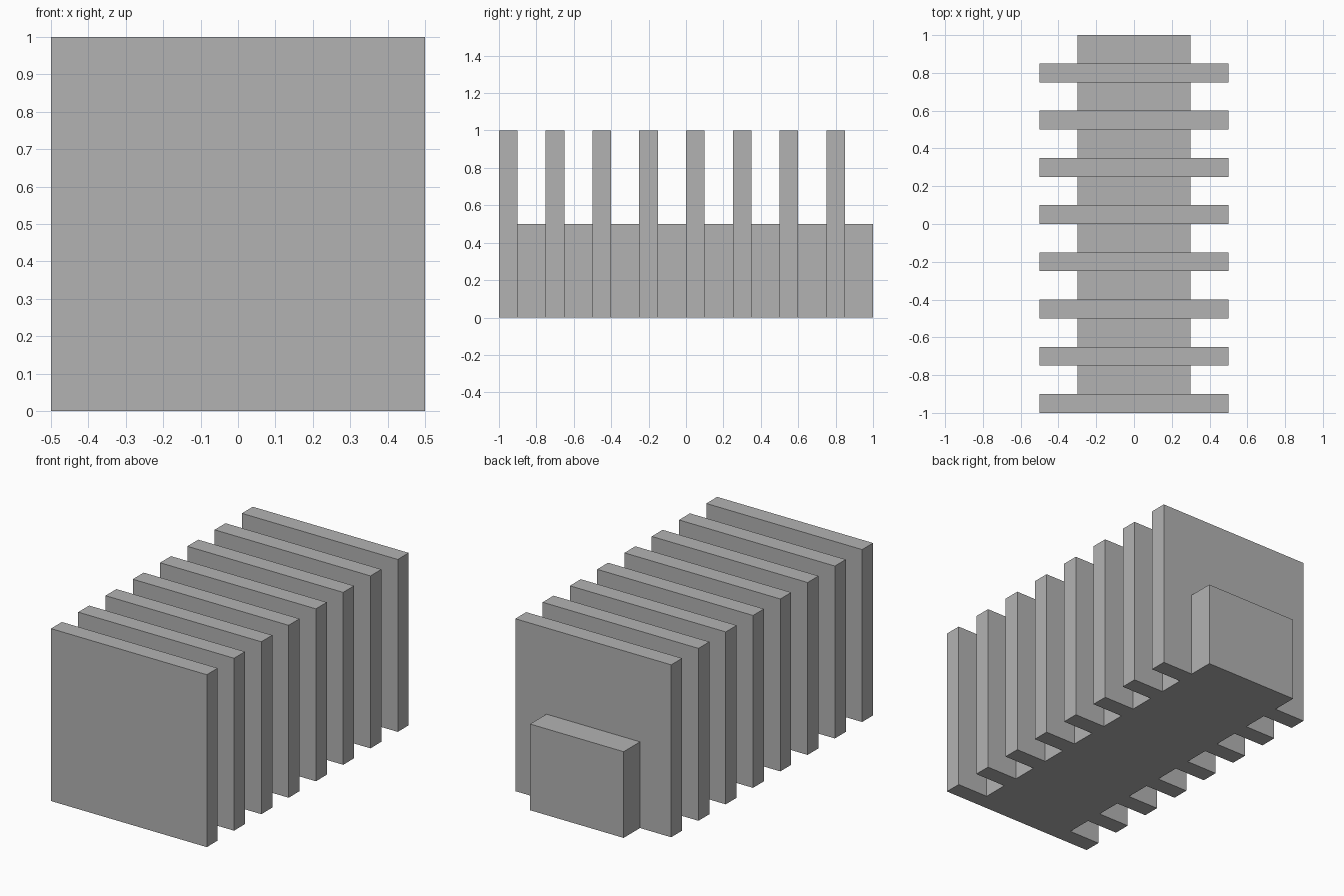
import bpy
import bmesh
from mathutils import Matrix, Vector

cube = bpy.data.objects.get("Cube")
if cube:
    bpy.data.objects.remove(cube, do_unlink=True)

# One plain grey for every part
GREY = (0.45, 0.45, 0.45, 1.0)
grey = bpy.data.materials.new("plain grey")
grey.use_nodes = True
grey.diffuse_color = GREY
grey.node_tree.nodes["Principled BSDF"].inputs["Base Color"].default_value = GREY


def add_block(name, width, depth, height, front):
    """Box resting on the ground, centred on x, with its front face at y = front."""
    bm = bmesh.new()
    bmesh.ops.create_cube(bm, size=1, matrix=Matrix.Diagonal((width, depth, height, 1)))
    bmesh.ops.translate(bm, verts=bm.verts, vec=Vector((0, 0, height / 2)))
    mesh = bpy.data.meshes.new(name)
    bm.to_mesh(mesh)
    bm.free()
    mesh.materials.append(grey)
    block = bpy.data.objects.new(name, mesh)
    block.location.y = front + depth / 2
    bpy.context.collection.objects.link(block)
    return block


FIN_COUNT = 8
PITCH = 0.25
FIN_DEPTH = 0.1

# Tall fins alternating with the low core sections that join them
for i in range(FIN_COUNT):
    front = -1 + i * PITCH
    add_block(f"fin_{i + 1}", 1.0, FIN_DEPTH, 1.0, front)
    add_block(f"core_section_{i + 1}", 0.6, PITCH - FIN_DEPTH, 0.5, front + FIN_DEPTH)
